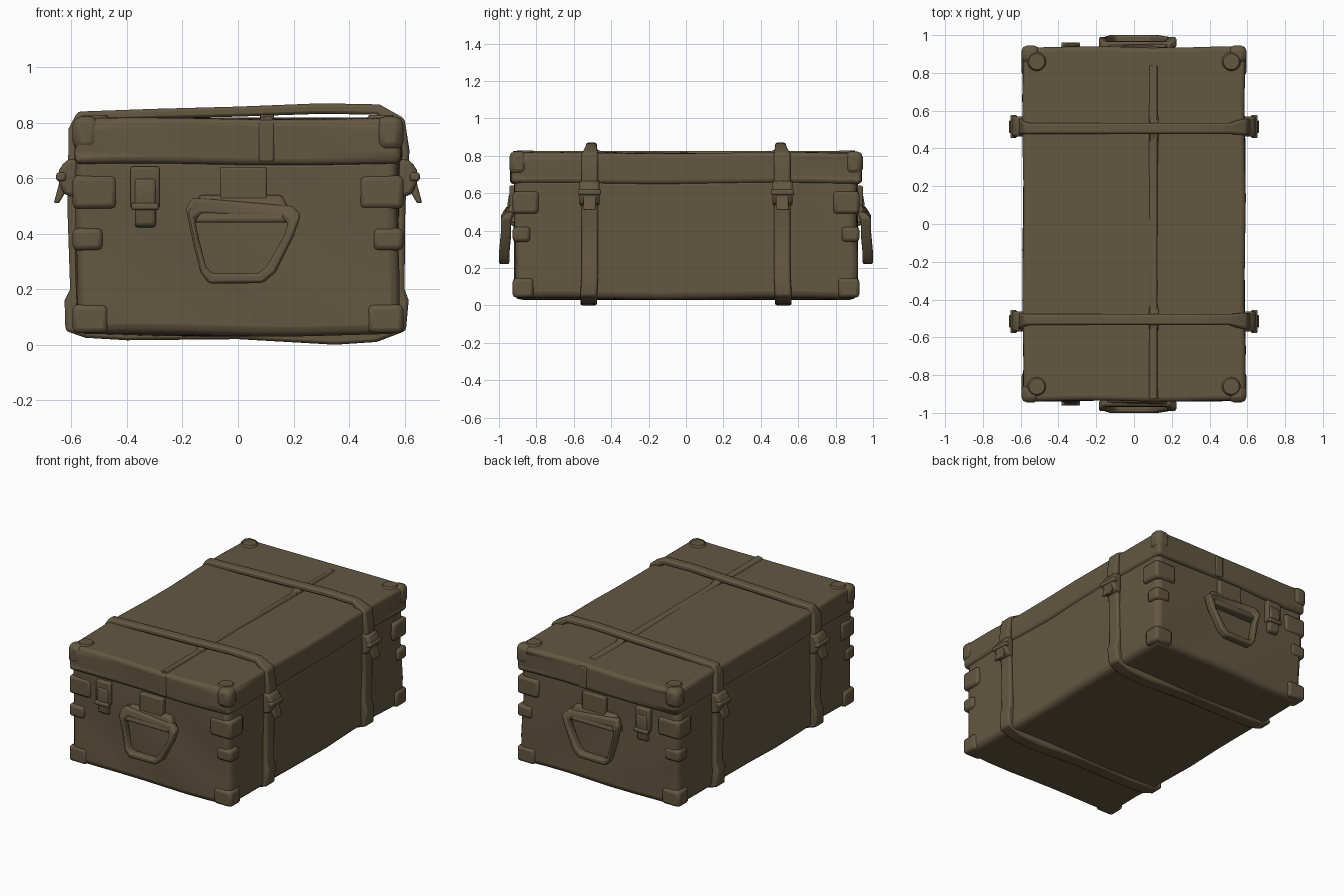
import bpy, bmesh, math

if "Cube" in bpy.data.objects:
    bpy.data.objects.remove(bpy.data.objects["Cube"])

mat = bpy.data.materials.new("olive brown canvas")
mat.diffuse_color = (0.125, 0.096, 0.053, 1)
mat.use_nodes = True
mat.node_tree.nodes["Principled BSDF"].inputs["Base Color"].default_value = mat.diffuse_color


def finish(name, bm, bevel=0.01, segs=2, mirror=(False, False), smooth=35):
    bmesh.ops.recalc_face_normals(bm, faces=bm.faces)
    me = bpy.data.meshes.new(name)
    bm.to_mesh(me)
    bm.free()
    ob = bpy.data.objects.new(name, me)
    bpy.context.collection.objects.link(ob)
    me.materials.append(mat)
    if bevel:
        m = ob.modifiers.new("round", 'BEVEL')
        m.width, m.segments = bevel, segs
        m.limit_method, m.angle_limit = 'ANGLE', math.radians(38)
    if any(mirror):
        m = ob.modifiers.new("mirror", 'MIRROR')
        m.use_axis = (mirror[0], mirror[1], False)
        m.use_mirror_merge = False
    bpy.ops.object.select_all(action='DESELECT')
    ob.select_set(True)
    bpy.context.view_layer.objects.active = ob
    bpy.ops.object.shade_smooth_by_angle(angle=math.radians(smooth))
    return ob


def box_mesh(x0, x1, y0, y1, z0, z1, cuts=0, warp=0.0):
    bm = bmesh.new()
    bmesh.ops.create_cube(bm, size=1)
    if cuts:
        bmesh.ops.subdivide_edges(bm, edges=bm.edges[:], cuts=cuts, use_grid_fill=True)
    for v in bm.verts:
        x = x0 + (v.co.x + .5) * (x1 - x0)
        y = y0 + (v.co.y + .5) * (y1 - y0)
        z = z0 + (v.co.z + .5) * (z1 - z0)
        # gentle dents of a worn case
        v.co = (x + warp * math.sin(7 * y + 9 * z),
                y + warp * math.sin(8 * x + 11 * z + 1),
                z + warp * math.sin(6 * x + 5 * y + 2))
    return bm


def box(name, dims, bevel=0.01, mirror=(False, False), **kw):
    return finish(name, box_mesh(*dims, **kw), bevel, mirror=mirror)


def prism(name, pts, lo, hi, axis, bevel=0.008, mirror=(False, False)):
    """Extrude a profile; axis 'y' takes (x,z) points, axis 'x' takes (y,z)."""
    bm = bmesh.new()
    put = (lambda p, d: (p[0], d, p[1])) if axis == 'y' else (lambda p, d: (d, p[0], p[1]))
    a = [bm.verts.new(put(p, lo)) for p in pts]
    b = [bm.verts.new(put(p, hi)) for p in pts]
    bm.faces.new(a)
    bm.faces.new(b)
    n = len(pts)
    for i in range(n):
        j = (i + 1) % n
        bm.faces.new((a[i], a[j], b[j], b[i]))
    return finish(name, bm, bevel, mirror=mirror)


def band(name, outer, inner, span, bevel=0.012, mirror=(False, False)):
    """Closed ring between two (x,z) outlines; span gives y range at each point."""
    bm = bmesh.new()
    rings = []
    for i, (o, n) in enumerate(zip(outer, inner)):
        y0, y1 = span(i)
        rings.append([bm.verts.new(c) for c in
                      ((o[0], y0, o[1]), (o[0], y1, o[1]), (n[0], y1, n[1]), (n[0], y0, n[1]))])
    for i, r in enumerate(rings):
        s = rings[(i + 1) % len(rings)]
        for k in range(4):
            bm.faces.new((r[k], r[(k + 1) % 4], s[(k + 1) % 4], s[k]))
    return finish(name, bm, bevel, mirror=mirror)


Y = (False, True)
XY = (True, True)

# Main case and lid
finish("case_body", box_mesh(-.582, .578, -.915, .915, .035, .68, 6, .006), .035, 3)
finish("lid", box_mesh(-.588, .588, -.937, .937, .65, .815, 6, .004), .045, 4)

# Lengthwise strap lying along the lid, hanging over both ends
prism("lid_centre_strap", [(.075, .805), (.085, .819), (.118, .826), (.13, .805)],
      -.925, .84, 'y', .004)
box("lid_strap_end", (.075, .13, -.942, -.92, .66, .80), .006, Y)
for y in (-.5, .5):
    prism("strap_fold", [(y - .08, .81), (y - .02, .835), (y + .02, .835), (y + .08, .81)],
          .08, .13, 'x', .006)

# Two belts wrapped round the case, sagging loose on the top right
outer = [(-.61, .78), (-.578, .84), (-.3, .85), (0, .858), (.3, .87), (.51, .866), (.6, .815),
         (.618, .70), (.603, .5), (.6, .2), (.615, .16), (.605, .05), (.5, .01), (.35, 0),
         (0, .02), (-.4, .016), (-.55, .025), (-.622, .05), (-.625, .16), (-.605, .2), (-.615, .5)]
inner = [(-.57, .77), (-.54, .808), (-.3, .815), (0, .822), (.3, .832), (.5, .829), (.56, .79),
         (.575, .69), (.565, .5), (.56, .2), (.565, .16), (.56, .08), (.48, .05), (.35, .05),
         (0, .05), (-.4, .05), (-.52, .055), (-.57, .08), (-.57, .16), (-.57, .2), (-.57, .5)]


def belt_span(i):
    if 1 <= i <= 5:
        return .477, .535
    if 11 <= i <= 17:
        return .475, .565
    return .47, .558


band("belt", outer, inner, belt_span, .012, Y)

# Belt buckles with loose tongue ends
prism("belt_buckle", [(.58, .67), (.62, .665), (.645, .63), (.648, .59), (.625, .54), (.58, .53)],
      .462, .57, 'y', .014, XY)
prism("belt_tongue", [(.60, .64), (.632, .655), (.645, .58), (.664, .51), (.645, .51), (.61, .57)],
      .482, .548, 'y', .006, XY)
box("buckle_bar", (.62, .655, .455, .578, .59, .62), .008, XY)

# Carrying handles on both ends
box("handle_mount", (-.065, .105, -.945, -.90, .50, .64), .008, Y)
bm = box_mesh(-.18, .205, -.955, -.90, .44, .54)
for v in bm.verts:
    if v.co.z > .5:
        v.co.x *= .78
        v.co.y += .012
    elif v.co.y < -.93:
        v.co.y = -.972
finish("handle_flap", bm, .016, mirror=Y)
band("handle",
     [(-.165, .53), (-.188, .49), (-.165, .38), (-.135, .26), (-.105, .22), (.09, .222),
      (.135, .26), (.2, .39), (.228, .47), (.195, .50)],
     [(-.13, .47), (-.155, .45), (-.138, .37), (-.115, .28), (-.09, .256), (.075, .257),
      (.105, .285), (.165, .39), (.18, .44), (.15, .46)],
     lambda i: (-.965, -.92) if i in (0, 9) else ((-1.0, -.945) if 3 <= i <= 6 else (-.99, -.935)),
     .013, Y)

# Latches beside the handles
box("latch_plate", (-.388, -.282, -.942, -.90, .49, .642), .01, Y)
prism("latch_tongue", [(-.90, .60), (-.945, .60), (-.955, .54), (-.948, .49), (-.94, .43), (-.91, .42)],
      -.372, -.296, 'x', .01, Y)
box("latch_pin", (-.385, -.285, -.962, -.93, .485, .51), .008, Y)

# Reinforcing patches on the upright corners
for i, (z0, z1, w) in enumerate([(.042, .145, .12), (.34, .42, .10), (.49, .61, .15)]):
    box("corner_patch", (.588 - w, .596, .923 - w * .9, .927, z0, z1), .018, XY)

# Metal caps and rivets on the lid corners
box("lid_corner_cap", (.50, .596, .85, .945, .70, .823), .03, XY)
bm = bmesh.new()
bmesh.ops.create_cone(bm, cap_ends=True, segments=20, radius1=.05, radius2=.042, depth=.012)
bmesh.ops.translate(bm, verts=bm.verts, vec=(.515, .86, .822))
finish("lid_rivet", bm, 0, mirror=XY)
